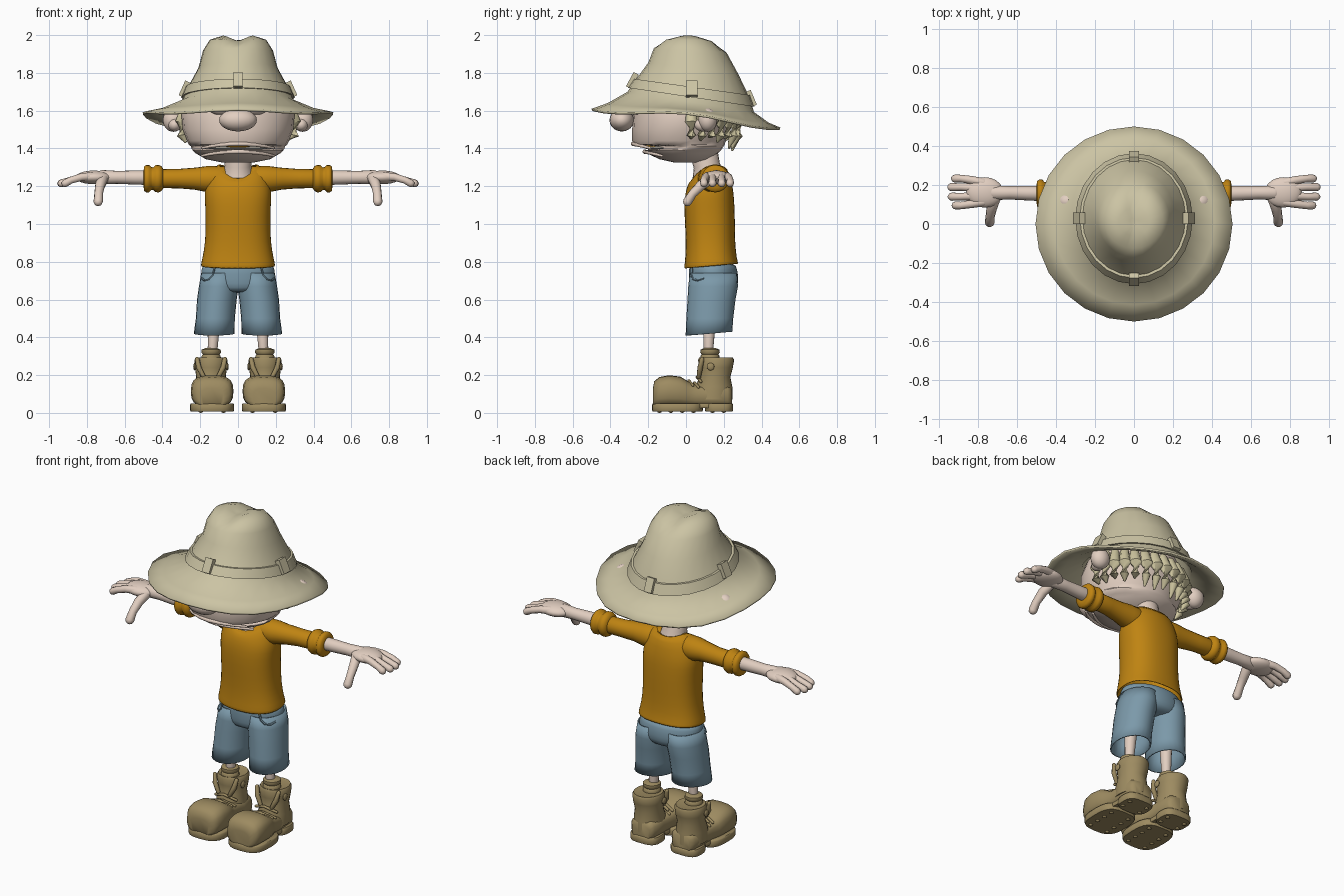
import bpy, bmesh, math, random
from mathutils import Vector, Matrix

if "Cube" in bpy.data.objects:
    bpy.data.objects.remove(bpy.data.objects["Cube"], do_unlink=True)
random.seed(3)
parts = []


def material(name, r, g, b):
    m = bpy.data.materials.new(name)
    m.use_nodes = True
    m.diffuse_color = (r, g, b, 1)
    m.node_tree.nodes["Principled BSDF"].inputs["Base Color"].default_value = (r, g, b, 1)
    return m


SKIN = material("skin", 0.76, 0.62, 0.53)
HAT = material("hat_felt", 0.60, 0.55, 0.37)
HAIR = material("blond_hair", 0.64, 0.58, 0.36)
SHIRT = material("ochre_shirt", 0.52, 0.23, 0.006)
DENIM = material("denim", 0.20, 0.32, 0.40)
BOOT = material("boot_leather", 0.34, 0.26, 0.12)
TEETH = material("teeth", 0.62, 0.58, 0.50)
EYE = material("eye_blue", 0.16, 0.32, 0.42)


def finish(name, bm, mat, mirror=False, subsurf=0, solid=0):
    bmesh.ops.recalc_face_normals(bm, faces=bm.faces)
    me = bpy.data.meshes.new(name)
    bm.to_mesh(me)
    bm.free()
    me.materials.append(mat)
    ob = bpy.data.objects.new(name, me)
    bpy.context.scene.collection.objects.link(ob)
    if solid:
        ob.modifiers.new("Thickness", "SOLIDIFY").thickness = solid
    if mirror:
        ob.modifiers.new("Mirror", "MIRROR").use_mirror_merge = False
    if subsurf:
        s = ob.modifiers.new("Smooth", "SUBSURF")
        s.levels = s.render_levels = subsurf
    parts.append(ob)
    return ob


def loft(name, rings, mat, caps=(True, True), closed=False, **kw):
    """Skin a list of equal point rings."""
    bm = bmesh.new()
    rows = [[bm.verts.new(p) for p in r] for r in rings]
    n = len(rows[0])
    for a, b in zip(rows, rows[1:] + rows[:1] if closed else rows[1:]):
        for i in range(n):
            j = (i + 1) % n
            bm.faces.new((a[i], a[j], b[j], b[i]))
    for row, cap in ((rows[0], caps[0]), (rows[-1], caps[1])):
        if cap and not closed:
            bm.faces.new(row)
    return finish(name, bm, mat, **kw)


def power(v, e):
    return math.copysign(abs(v) ** e, v)


def ring(z, rx, yf, yb, tilt=0.0, lift=0.0, cx=0.0, e=1.0, n=24):
    """Flat oval from its front and back, tilted by y and lifted at the sides."""
    pts = []
    for i in range(n):
        c, s = math.cos(math.tau * i / n), math.sin(math.tau * i / n)
        y = (yf + yb) / 2 + (yb - yf) / 2 * power(s, e)
        pts.append(Vector((cx + rx * power(c, e), y, z - tilt * y + lift * c * c)))
    return pts


def band(name, low, high, t, mat):
    """Closed strap between two ovals."""
    def grow(r, d):
        return ring(r[0], r[1] + d, r[2] - d, r[3] + d, *r[4:])
    loft(name, [grow(low, -t), grow(low, t), grow(high, t), grow(high, -t)], mat, closed=True)


def tube(name, path, mat, n=12, ends=True, **kw):
    """Round limb through (x, y, z, radius) points, with rounded ends."""
    pts = [(Vector(p[:3]), p[3]) for p in path]
    if ends:
        for k, nb in ((0, 1), (-1, -2)):
            (p, r), q = pts[k], pts[nb][0]
            d = (p - q).normalized()
            extra = [(p + d * r * 0.55, r * 0.8), (p + d * r * 0.9, r * 0.35)]
            pts = extra[::-1] + pts if k == 0 else pts + extra
    rings = []
    for i, (p, r) in enumerate(pts):
        d = pts[min(i + 1, len(pts) - 1)][0] - pts[max(i - 1, 0)][0]
        q = d.to_track_quat('Z', 'Y')
        rings.append([p + q @ Vector((r * math.cos(math.tau * j / n), r * math.sin(math.tau * j / n), 0))
                      for j in range(n)])
    return loft(name, rings, mat, **kw)


def ball(name, c, r, mat, **kw):
    bm = bmesh.new()
    bmesh.ops.create_uvsphere(bm, u_segments=20, v_segments=12, radius=1,
                              matrix=Matrix.Translation(c) @ Matrix.Diagonal((*r, 1)))
    return finish(name, bm, mat, **kw)


def box(name, c, size, mat, axis='X', angle=0.0, **kw):
    bm = bmesh.new()
    bmesh.ops.create_cube(bm, size=1, matrix=Matrix.Translation(c) @ Matrix.Rotation(angle, 4, axis)
                          @ Matrix.Diagonal((*size, 1)))
    return finish(name, bm, mat, **kw)


# Hat: wavy brim running into a creased crown
join = ring(1.65, .30, -.31, .36, .16)
edge = ring(1.56, .505, -.5, .5, .2, .03)
for i, p in enumerate(edge):
    p.z = 1.56 - .2 * p.y * .5 + .03 * (p.x / .5) ** 2 - .02 * math.sin(2 * math.tau * i / 24) ** 2
middle = [a.lerp(b, .45) - Vector((0, 0, .01)) for a, b in zip(edge, join)]
crown = [ring(1.72, .27, -.27, .335, .14), ring(1.83, .21, -.20, .275, .12),
         ring(1.92, .185, -.17, .215, .06), ring(1.975, .15, -.125, .155, .03),
         ring(2.0, .08, -.06, .08), ring(2.0, .02, -.02, .03)]
for p in sum(crown[3:], []):
    p.z -= .03 * math.exp(-(p.x / .05) ** 2)
loft("hat", [edge, middle, join] + crown, HAT, caps=(False, True), solid=.012)
band("hat_band", (1.675, .289, -.296, .351, .15), (1.73, .266, -.265, .329, .14), .012, HAT)
box("hat_loop_front", (0, -.284, 1.76), (.05, .03, .085), HAT, 'X', -.5)
box("hat_loop_back", (0, .345, 1.665), (.05, .03, .085), HAT, 'X', .4)
box("hat_loop_side", (.283, .03, 1.715), (.03, .06, .085), HAT, 'Y', -.42, mirror=True)

# Head with an open mouth groove
loft("head", [ring(1.325, .08, -.06, .06), ring(1.343, .17, -.14, .12), ring(1.375, .225, -.21, .17),
              ring(1.39, .24, -.225, .185), ring(1.398, .245, -.16, .19), ring(1.412, .25, -.16, .2),
              ring(1.42, .26, -.275, .205), ring(1.44, .27, -.285, .21), ring(1.50, .293, -.285, .23),
              ring(1.58, .3, -.28, .25), ring(1.65, .28, -.26, .25), ring(1.71, .22, -.19, .23),
              ring(1.74, .12, -.1, .14)], SKIN)
ball("nose", (0, -.34, 1.55), (.1, .065, .06), SKIN)
ball("eyelid", (.085, -.245, 1.608), (.066, .05, .033), SKIN, mirror=True)
ball("pupil", (.04, -.283, 1.632), (.017, .012, .016), EYE, mirror=True)
ball("ear", (.342, .115, 1.55), (.056, .05, .062), SKIN, mirror=True)
ball("ear_lobe", (.335, .09, 1.525), (.035, .045, .035), SKIN, mirror=True)
ball("lower_teeth", (0, -.13, 1.402), (.16, .085, .012), TEETH)
ball("tongue", (0, -.16, 1.41), (.07, .065, .011), SHIRT)
for name, z, y in (("upper_lip", 1.424, -.28), ("lower_lip", 1.383, -.218)):
    tube(name, [(x * .19, y + .09 * x * x, z - .022 * x * x, .012 - .005 * abs(x))
                for x in (-1, -.75, -.5, -.25, 0, .25, .5, .75, 1)], SKIN)
tube("neck", [(0, .12, 1.17, .105), (0, .12, 1.25, .085), (0, .11, 1.31, .07), (0, .09, 1.4, .075)], SKIN, n=20)

# Hair locks hanging under the back of the hat
for i in range(15):
    a = math.radians(-84 + 12 * i)
    x, y = math.sin(a), math.cos(a)
    tip = 1.41 + .04 * abs(x) + random.uniform(-.025, .025)
    tube("hair_lock", [(.28 * x, .25 * y, 1.62, .025), (.30 * x, .28 * y, 1.54, .034),
                       (.30 * x, .275 * y, 1.47, .026), (.28 * x, .25 * y, tip, .008)], HAIR, n=8)

# Shirt: body, collar, sleeves with rolled cuffs
loft("shirt_body", [ring(.765, .20, -.012, .28, -.09, e=.85), ring(.80, .193, -.006, .27, -.05, e=.85),
                    ring(.90, .173, 0, .26, e=.85), ring(1.05, .172, -.01, .26, e=.85),
                    ring(1.14, .178, -.008, .255, e=.85), ring(1.19, .178, .002, .25, e=.9),
                    ring(1.217, .15, .015, .228, -.3, .035), ring(1.225, .1, .035, .205, -.35, .04)],
     SHIRT, caps=(False, False), subsurf=1, solid=.01)
band("collar", (1.213, .122, .026, .215, -.33, .04), (1.227, .102, .037, .203, -.35, .04), .005, SHIRT)
tube("sleeve", [(.08, .13, 1.235, .072), (.17, .135, 1.238, .068), (.23, .14, 1.24, .058),
                (.32, .15, 1.24, .051), (.44, .155, 1.24, .05)], SHIRT, n=20, mirror=True)
cuff = ((.395, .05), (.405, .066), (.42, .073), (.437, .071), (.449, .06), (.46, .061),
        (.47, .072), (.485, .073), (.497, .065), (.5, .04))
tube("rolled_cuff", [(x, .155, 1.24, r) for x, r in cuff], SHIRT, n=20, ends=False, mirror=True)

# Arms and hands
tube("forearm", [(.42, .155, 1.245, .04), (.55, .158, 1.246, .037), (.64, .16, 1.247, .034),
                 (.72, .16, 1.248, .038)], SKIN, n=16, mirror=True)
ball("palm", (.765, .162, 1.247), (.095, .078, .036), SKIN, mirror=True)
for off, tip in ((-.07, .915), (-.025, .935), (.024, .937), (.068, .918)):
    y = .165 + off
    tube("finger", [(.77, .163 + off * .7, 1.252, .024), (.83, y - off * .12, 1.248, .021),
                    (.885, y, 1.232, .019), (tip, y, 1.215, .021)], SKIN, n=10, mirror=True)
tube("thumb", [(.715, .13, 1.24, .03), (.73, .08, 1.205, .027), (.738, .035, 1.16, .023),
               (.74, .008, 1.118, .025)], SKIN, n=10, mirror=True)

# Shorts: hips and open legs
loft("shorts_hips", [ring(.635, .13, .04, .24), ring(.66, .185, .018, .272), ring(.71, .197, .014, .28),
                     ring(.76, .197, .014, .272), ring(.80, .185, .02, .262)], DENIM, subsurf=1)
loft("shorts_leg", [ring(.41, .108, -.002, .245, -.08, cx=.126), ring(.5, .103, .002, .25, cx=.12),
                    ring(.6, .105, .008, .262, cx=.112), ring(.67, .105, .012, .275, cx=.102),
                    ring(.74, .1, .02, .27, cx=.095)], DENIM, caps=(False, False), mirror=True, solid=.008)
tube("pocket_seam", [(.125, .03, .765, .006), (.135, .03, .73, .006), (.155, .038, .708, .006),
                     (.178, .06, .702, .006), (.19, .09, .712, .006)], DENIM, n=6, mirror=True)

# Legs and rolled socks
tube("leg", [(.14, .12, .27, .027), (.133, .12, .36, .027), (.125, .125, .55, .038)], SKIN, mirror=True)
sock = ((.27, .045), (.285, .052), (.302, .05), (.31, .044), (.32, .052), (.335, .05), (.343, .03))
tube("sock", [(.142, .127, z, r) for z, r in sock], BOOT, n=16, ends=False, mirror=True)

# Boots: foot lofted from toe to heel, then shaft, soles and trim
foot = []
for y, rx, top in ((-.175, .06, .13), (-.168, .092, .168), (-.14, .108, .19), (-.09, .113, .199),
                   (-.03, .111, .192), (.01, .1, .168), (.05, .086, .15), (.14, .086, .15),
                   (.22, .08, .15), (.243, .06, .13)):
    mid, h = (top + .03) / 2, (top - .03) / 2
    foot.append([Vector((.137 + rx * power(math.cos(a), .7), y, mid + h * power(math.sin(a), .7)))
                 for a in (math.tau * i / 20 for i in range(20))])
loft("boot_foot", foot, BOOT, mirror=True)
loft("boot_shaft", [ring(z, rx, yf, yb, cx=.143) for z, rx, yf, yb in (
    (.07, .085, .04, .245), (.14, .084, .05, .245), (.19, .078, .072, .235), (.24, .085, .068, .248),
    (.28, .088, .064, .255), (.293, .08, .07, .248), (.288, .06, .085, .23))], BOOT, mirror=True)
for name, yf, yb, rx, z in (("boot_sole", -.18, .09, .117, .008), ("boot_heel", .1, .25, .093, .008),
                            ("boot_arch", -.05, .2, .08, .025)):
    loft(name, [ring(z, rx * .97, yf + .003, yb - .003, cx=.137, e=.65),
                ring(z + .008, rx, yf, yb, cx=.137, e=.65), ring(.043, rx, yf, yb, cx=.137, e=.65),
                ring(.05, rx * .96, yf + .005, yb - .005, cx=.137, e=.65)], BOOT, mirror=True)
for y in (-.14, -.08, -.02, .04, .14, .2):
    for dx in (-.06, .06):
        ball("sole_stud", (.137 + dx, y, .008), (.012, .012, .008), BOOT, mirror=True)
for y, z in ((.015, .17), (.045, .16), (.058, .19)):
    tube("boot_lace", [(.137 + dx, y + abs(dx) * .3, z - abs(dx) * .35, .008)
                       for dx in (-.07, -.035, 0, .035, .07)], BOOT, n=8, mirror=True)
for dx in (-.086, .086):
    ball("ankle_disc", (.143 + dx, .13, .245), (.008, .02, .02), BOOT, mirror=True)
    tube("boot_flap", [(.143 + dx * .45, .068, .19, .012), (.143 + dx * .75, .075, .24, .015),
                       (.143 + dx * .85, .085, .285, .012)], BOOT, n=8, mirror=True)

# Smooth shading with kept edges
bpy.ops.object.select_all(action='DESELECT')
for ob in parts:
    ob.select_set(True)
bpy.context.view_layer.objects.active = parts[0]
bpy.ops.object.shade_smooth_by_angle(angle=math.radians(55))
